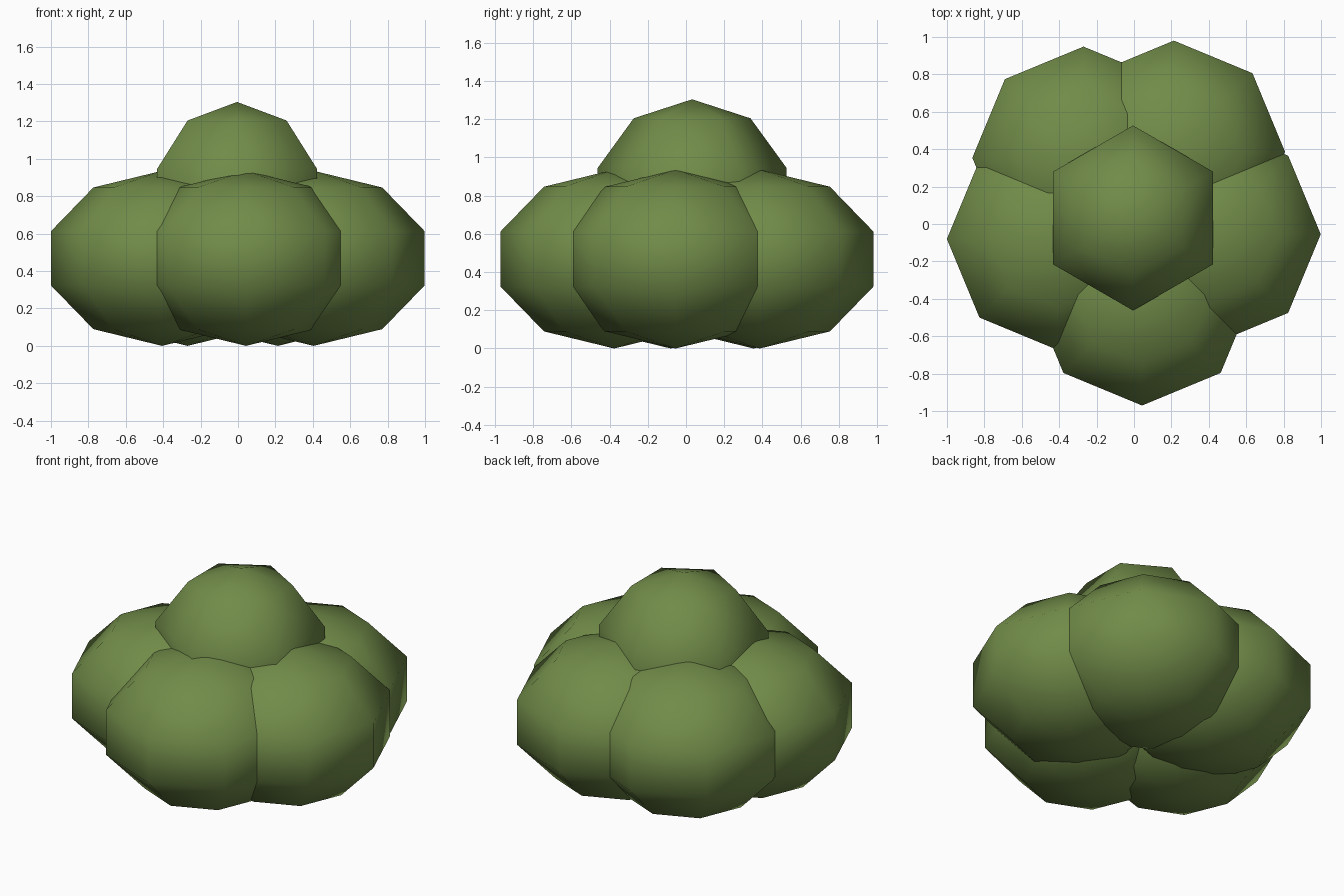
import bpy

if "Cube" in bpy.data.objects:
    bpy.data.objects.remove(bpy.data.objects["Cube"])

leaf = bpy.data.materials.new("leaf_green")
leaf.diffuse_color = (0.165, 0.26, 0.066, 1.0)
leaf.use_nodes = True
leaf.node_tree.nodes["Principled BSDF"].inputs["Base Color"].default_value = leaf.diffuse_color


def clump(name, location, radius, squash, sides):
    """Low-poly, smooth-shaded leaf ball, optionally flattened in height."""
    bpy.ops.mesh.primitive_uv_sphere_add(segments=sides, ring_count=5,
                                         radius=radius, location=location)
    ob = bpy.context.object
    ob.name = name
    ob.scale.z = squash
    bpy.ops.object.transform_apply(location=False, rotation=False, scale=True)
    bpy.ops.object.shade_smooth()
    ob.data.materials.append(leaf)
    return ob


# Ring of five flattened lower clumps
R = 0.625
H = 0.468
for name, x, y in [("front_clump", 0.043, -0.376),
                   ("right_clump", 0.404, -0.055),
                   ("back_right_clump", 0.213, 0.386),
                   ("back_left_clump", -0.27, 0.354),
                   ("left_clump", -0.406, -0.08)]:
    clump(name, (x, y, H), R, H / R, 8)

# Crown clump on top
clump("top_clump", (-0.005, 0.032, 0.784), 0.52, 1.0, 6)
